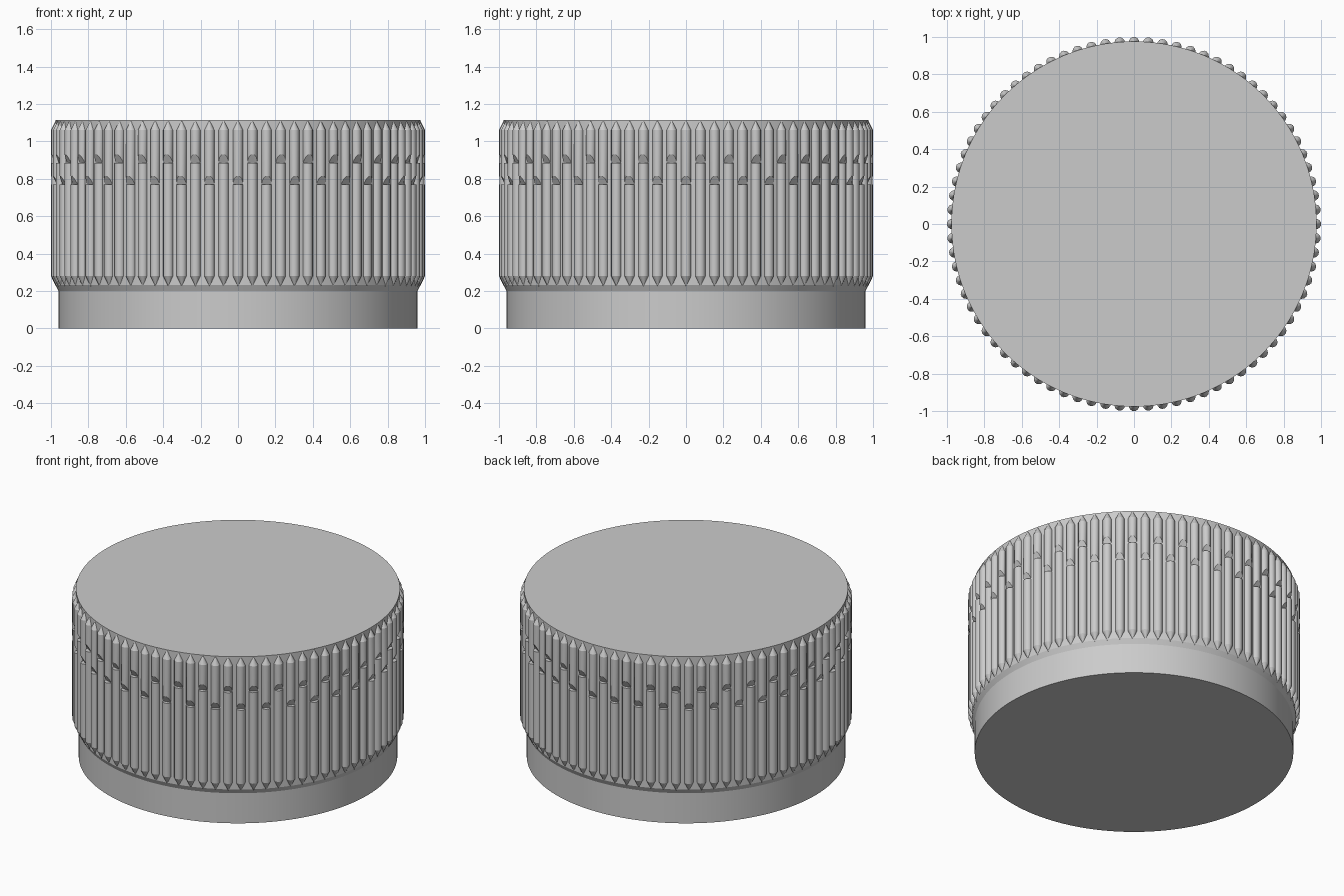
import bpy, bmesh, math
from mathutils import Matrix, Vector

if "Cube" in bpy.data.objects:
    bpy.data.objects.remove(bpy.data.objects["Cube"], do_unlink=True)

RIBS = 80
SIDES = 12
RIB_R = 0.028
BODY_R = 0.976
RIB_CENTRE = 1 - RIB_R * math.cos(math.pi / SIDES)
HEIGHT = 1.115

grey = bpy.data.materials.new("light_grey")
grey.use_nodes = True
grey.diffuse_color = (0.6, 0.6, 0.6, 1)
grey.node_tree.nodes["Principled BSDF"].inputs["Base Color"].default_value = (0.6, 0.6, 0.6, 1)


def make_object(name, bm):
    bmesh.ops.recalc_face_normals(bm, faces=bm.faces[:])
    mesh = bpy.data.meshes.new(name)
    bm.to_mesh(mesh)
    bm.free()
    mesh.materials.append(grey)
    obj = bpy.data.objects.new(name, mesh)
    bpy.context.collection.objects.link(obj)
    return obj


def add_ring(bm, turn, height, scale=1.0):
    """Rib cross-section; height is a function of distance from the knob axis."""
    ring = []
    for i in range(SIDES):
        a = math.tau * (i + 0.5) / SIDES
        r = RIB_CENTRE + scale * RIB_R * math.cos(a)
        ring.append(bm.verts.new(turn @ Vector((r, scale * RIB_R * math.sin(a), height(r)))))
    return ring


def loft(bm, rings):
    """Smooth sides between rings, with crisp rings and flat end caps."""
    for low, high in zip(rings, rings[1:]):
        for i in range(SIDES):
            j = (i + 1) % SIDES
            bm.faces.new((low[i], low[j], high[j], high[i])).smooth = True
    bm.faces.new(rings[0][::-1])
    bm.faces.new(rings[-1])
    for ring in rings:
        for i in range(SIDES):
            bm.edges.get((ring[i], ring[i - 1])).smooth = False


# Solid body: narrow skirt, short flare and straight grip wall
bm = bmesh.new()
profile = [(0, 0), (0.96, 0), (0.96, 0.2), (BODY_R, 0.232), (BODY_R, HEIGHT), (0, HEIGHT)]
points = [bm.verts.new((r, 0, z)) for r, z in profile]
edges = [bm.edges.new(pair) for pair in zip(points, points[1:])]
bmesh.ops.spin(bm, geom=points + edges, cent=(0, 0, 0), axis=(0, 0, 1),
               angle=math.tau, steps=RIBS * 2, use_duplicate=False)
bmesh.ops.remove_doubles(bm, verts=bm.verts[:], dist=0.0001)
body = make_object("knob_body", bm)
bpy.ops.object.select_all(action='DESELECT')
body.select_set(True)
bpy.context.view_layer.objects.active = body
bpy.ops.object.shade_smooth_by_angle(angle=math.radians(20))

# Pointed grip ribs, each split by a notch; notch heights alternate
bm = bmesh.new()
for k in range(RIBS):
    turn = Matrix.Rotation(math.tau * k / RIBS, 3, 'Z')
    notch = 0.77 if k % 2 == 0 else 0.885
    loft(bm, [add_ring(bm, turn, lambda r: 0.225, 0.02),
              add_ring(bm, turn, lambda r: 0.28),
              add_ring(bm, turn, lambda r: notch)])
    loft(bm, [add_ring(bm, turn, lambda r: notch + 1.9 * (r - BODY_R)),
              add_ring(bm, turn, lambda r: 1.06),
              add_ring(bm, turn, lambda r: HEIGHT - 0.001, 0.02)])
make_object("grip_ribs", bm)
